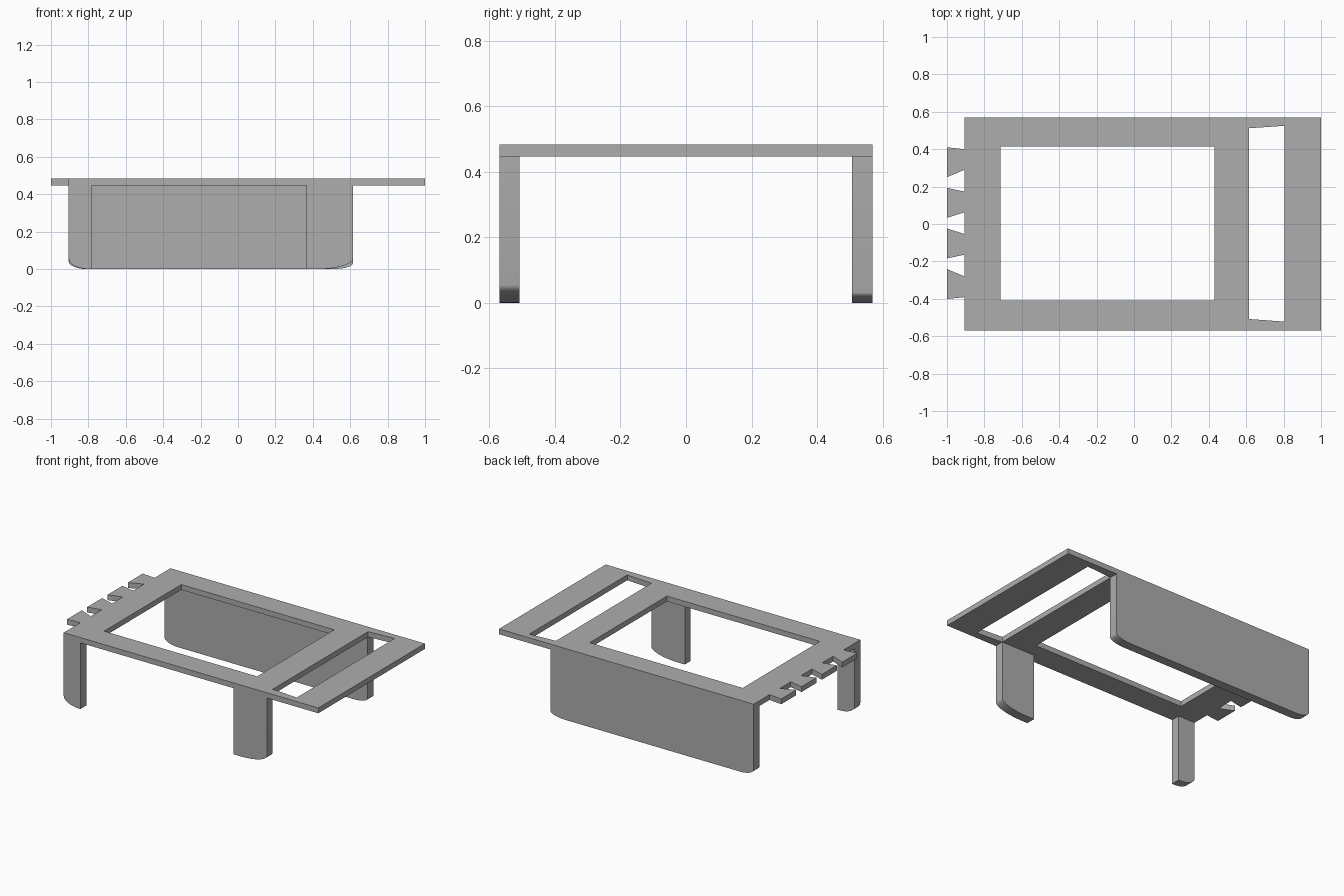
import bpy, bmesh, math
from mathutils import Matrix, Vector

cube = bpy.data.objects.get("Cube")
if cube:
    bpy.data.objects.remove(cube, do_unlink=True)

GREY = (0.42, 0.42, 0.42, 1)
mat = bpy.data.materials.new("plain grey")
mat.use_nodes = True
mat.diffuse_color = GREY
mat.node_tree.nodes["Principled BSDF"].inputs["Base Color"].default_value = GREY

LEFT, RIGHT, HALF_Y = -0.905, 0.615, 0.57
PLATE_Z, TOP_Z = 0.447, 0.483


def extruded(name, loops, thickness, matrix):
    """Fill the first loop, cut the others as holes, and give it thickness."""
    curve = bpy.data.curves.new(name + " outline", 'CURVE')
    curve.dimensions, curve.fill_mode = '2D', 'BOTH'
    curve.extrude = thickness / 2
    for loop in loops:
        spline = curve.splines.new('POLY')
        spline.points.add(len(loop) - 1)
        for point, (x, y) in zip(spline.points, loop):
            point.co = (x, y, 0, 1)
        spline.use_cyclic_u = True
    helper = bpy.data.objects.new(name + " helper", curve)
    mesh = bpy.data.meshes.new_from_object(helper)
    bpy.data.objects.remove(helper)
    bpy.data.curves.remove(curve)

    bm = bmesh.new()
    bm.from_mesh(mesh)
    bmesh.ops.remove_doubles(bm, verts=bm.verts, dist=1e-4)
    bmesh.ops.recalc_face_normals(bm, faces=bm.faces)
    bm.transform(matrix)
    bm.to_mesh(mesh)
    bm.free()
    mesh.name = name
    mesh.materials.clear()
    mesh.materials.append(mat)
    ob = bpy.data.objects.new(name, mesh)
    bpy.context.collection.objects.link(ob)
    bpy.context.view_layer.objects.active = ob
    for other in bpy.context.selected_objects:
        other.select_set(False)
    ob.select_set(True)
    bpy.ops.object.shade_smooth_by_angle(angle=math.radians(25))
    return ob


def corner(x, inward, height, steps=12):
    """Quarter ellipse from the side edge down to the bottom edge."""
    arc = [i * math.pi / 2 / steps for i in range(steps + 1)]
    return [(x + inward * (1 - math.cos(a)), height * (1 - math.sin(a))) for a in arc]


def wall(name, x0, x1, y0, y1, left=None, right=None):
    """Upright slab with optional rounded lower corners (width, height)."""
    low_left = corner(x0, *left) if left else [(x0, 0)]
    low_right = corner(x1, -right[0], right[1])[::-1] if right else [(x1, 0)]
    loop = [(x0, PLATE_Z)] + low_left + low_right + [(x1, PLATE_Z)]
    place = Matrix.Translation((0, (y0 + y1) / 2, 0)) @ Matrix.Rotation(math.pi / 2, 4, 'X')
    return extruded(name, [loop], y1 - y0, place)


# Top plate outline, with flared teeth along the right-hand edge
outline = [(LEFT, -HALF_Y), (1, -HALF_Y), (1, HALF_Y), (LEFT, HALF_Y)]
for i in range(4):
    root, tip = 0.345 - 0.227 * i, 0.33 - 0.217 * i
    outline += [(LEFT, root + 0.055), (-1, tip + 0.08),
                (-1, tip - 0.08), (LEFT, root - 0.055)]

# Large opening and tapered slot
opening = [(-0.715, -0.41), (0.43, -0.41), (0.43, 0.415), (-0.715, 0.415)]
slot = [(RIGHT, -0.508), (0.805, -0.522), (0.805, 0.525), (RIGHT, 0.512)]
extruded("top_plate", [outline, opening, slot], TOP_Z - PLATE_Z,
         Matrix.Translation(Vector((0, 0, (TOP_Z + PLATE_Z) / 2))))

# Supports: a full panel at the back and two legs at the front
wall("back_panel", LEFT, RIGHT, 0.507, HALF_Y, left=(0.1, 0.04), right=(0.11, 0.032))
wall("front_right_leg", LEFT, -0.78, -HALF_Y, -0.508, left=(0.115, 0.055))
wall("front_left_leg", 0.365, RIGHT, -HALF_Y, -0.508, right=(0.2, 0.055))
